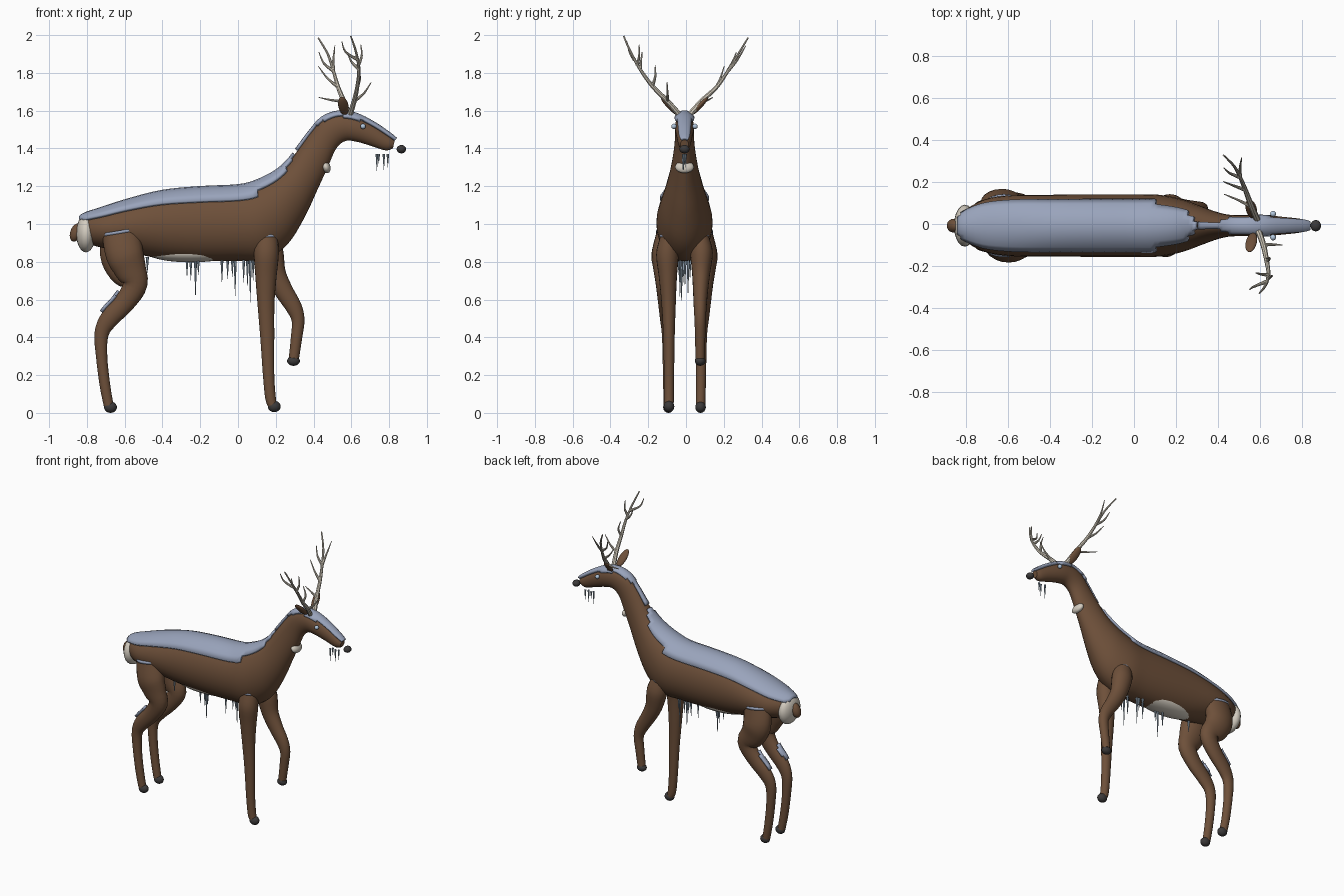
import bpy, bmesh, math, random
from mathutils import Vector

if "Cube" in bpy.data.objects:
    bpy.data.objects.remove(bpy.data.objects["Cube"])

random.seed(4)


def mat(name, rgb):
    m = bpy.data.materials.new(name)
    m.diffuse_color = (*rgb, 1)
    m.use_nodes = True
    m.node_tree.nodes["Principled BSDF"].inputs["Base Color"].default_value = m.diffuse_color
    return m


BROWN = mat("brown fur", (0.155, 0.08, 0.042))
CREAM = mat("cream fur", (0.66, 0.61, 0.53))
BONE = mat("antler bone", (0.60, 0.55, 0.46))
DARK = mat("dark hoof", (0.045, 0.042, 0.042))
SNOW = mat("blue snow", (0.32, 0.37, 0.50))
ICE = mat("ice", (0.32, 0.41, 0.50))
EYE = mat("pale eye", (0.45, 0.58, 0.74))


def smooth(pts, n):
    """Catmull-Rom interpolation of equal-length tuples."""
    out = []
    for i in range(len(pts) - 1):
        a, b, c, d = (pts[max(0, min(len(pts) - 1, i + k))] for k in (-1, 0, 1, 2))
        for s in range(n):
            t = s / n
            out.append(tuple(0.5 * (2 * q + (r - p) * t + (2 * p - 5 * q + 4 * r - u) * t * t
                                    + (3 * q - p - 3 * r + u) * t ** 3)
                             for p, q, r, u in zip(a, b, c, d)))
    return out + [tuple(pts[-1])]


def add(name, bm, material):
    bmesh.ops.recalc_face_normals(bm, faces=bm.faces)
    me = bpy.data.meshes.new(name)
    bm.to_mesh(me)
    bm.free()
    me.materials.append(material)
    ob = bpy.data.objects.new(name, me)
    bpy.context.collection.objects.link(ob)
    return ob


def loft(name, rings, material, sides=28):
    """Rings are (top x, top z, bottom x, bottom z, centre y, half width)."""
    bm = bmesh.new()
    rows = []
    for tx, tz, bx, bz, y, w in rings:
        row = []
        for k in range(sides):
            a = 2 * math.pi * k / sides
            c, s = math.cos(a) / 2, math.sin(a)
            row.append(bm.verts.new(((tx + bx) / 2 + (tx - bx) * c, y + w * s,
                                     (tz + bz) / 2 + (tz - bz) * c)))
        rows.append(row)
    for r, q in zip(rows, rows[1:]):
        for k in range(sides):
            j = (k + 1) % sides
            bm.faces.new((r[k], r[j], q[j], q[k]))
    bm.faces.new(rows[0])
    bm.faces.new(rows[-1])
    return add(name, bm, material)


def limb(name, path, side):
    """Path points are (x, y, z, radius in side view, radius in y)."""
    pts = smooth(path, 4)
    rings = []
    for i, (x, y, z, r, ry) in enumerate(pts):
        a, b = pts[max(0, i - 1)], pts[min(len(pts) - 1, i + 1)]
        t = Vector((b[0] - a[0], b[2] - a[2])).normalized()
        rings.append((x - t.y * r, z + t.x * r, x + t.y * r, z - t.x * r, y * side, ry))
    return loft(name, rings, BROWN, 20)


def snow(ob, name, limit):
    """Shell over the upward faces of an object."""
    bm = bmesh.new()
    bm.from_mesh(ob.data)
    bmesh.ops.delete(bm, geom=[f for f in bm.faces if f.normal.z < limit], context='FACES')
    me = bpy.data.meshes.new(name)
    bm.to_mesh(me)
    bm.free()
    me.materials.clear()
    me.materials.append(SNOW)
    sh = bpy.data.objects.new(name, me)
    bpy.context.collection.objects.link(sh)
    m = sh.modifiers.new("thickness", 'SOLIDIFY')
    m.thickness, m.offset = 0.016, 1


def ball(name, loc, radii, material, rot=(0, 0, 0)):
    bm = bmesh.new()
    bmesh.ops.create_uvsphere(bm, u_segments=20, v_segments=12, radius=1)
    bmesh.ops.scale(bm, vec=radii, verts=bm.verts)
    ob = add(name, bm, material)
    ob.location, ob.rotation_euler = loc, rot
    return ob


def icicle(x, y, top, tip, r=0.009):
    bm = bmesh.new()
    bmesh.ops.create_cone(bm, cap_ends=True, segments=7, radius1=0.0008, radius2=r, depth=top - tip)
    add("icicle", bm, ICE).location = (x, y, (top + tip) / 2)


# Torso, neck and head in one loft: top x, top z, bottom x, bottom z, half width
body = [(-.845, 1.0, -.845, .95, .03), (-.82, 1.04, -.80, .90, .07), (-.72, 1.075, -.70, .87, .125),
        (-.58, 1.12, -.58, .85, .145), (-.4, 1.165, -.42, .82, .147), (-.2, 1.185, -.2, .805, .148),
        (0, 1.195, 0, .805, .148), (.1, 1.22, .14, .81, .147), (.2, 1.27, .26, .89, .125),
        (.27, 1.33, .35, 1.03, .095), (.33, 1.41, .42, 1.18, .07), (.39, 1.49, .475, 1.30, .055),
        (.45, 1.555, .52, 1.40, .05), (.53, 1.585, .57, 1.44, .05), (.62, 1.575, .63, 1.435, .05),
        (.72, 1.525, .70, 1.415, .042), (.80, 1.47, .78, 1.39, .033), (.83, 1.445, .82, 1.40, .022)]
torso = loft("torso_neck_head", smooth([(*b[:4], 0, b[4]) for b in body], 4), BROWN)
snow(torso, "back_and_head_snow", 0.57)

# Hind legs
hind = [(-.62, .09, .95, .10, .06), (-.60, .11, .84, .10, .065), (-.57, .11, .76, .085, .055),
        (-.545, .105, .68, .065, .047), (-.60, .10, .585, .055, .04), (-.68, .095, .50, .05, .035),
        (-.722, .09, .42, .038, .03), (-.722, .088, .30, .03, .028), (-.705, .087, .15, .028, .026),
        (-.685, .085, .04, .026, .025)]
for side, label in ((-1, "near"), (1, "far")):
    path = list(hind)
    if side > 0:  # far thigh sits slightly further back
        path[1] = (-.63, .11, .84, .10, .065)
        path[2] = (-.60, .11, .76, .09, .055)
    leg = limb("hind_leg_" + label, path, side)
    snow(leg, "hind_leg_snow_" + label, 0.55)
    ball("hind_hoof_" + label, (-.675, .085 * side, .03), (.034, .028, .03), DARK)

# Front legs: one standing, one lifted
stand = [(.15, .08, .93, .06, .05), (.15, .09, .84, .066, .06), (.148, .088, .72, .056, .048),
         (.148, .084, .58, .045, .038), (.155, .082, .40, .037, .03), (.162, .082, .20, .03, .027),
         (.172, .082, .08, .028, .026), (.185, .082, .035, .024, .024)]
lift = [(.15, .08, .93, .06, .05), (.17, .09, .85, .07, .06), (.195, .088, .74, .058, .048),
        (.24, .085, .65, .05, .04), (.295, .083, .56, .043, .034), (.318, .083, .49, .034, .03),
        (.31, .083, .40, .03, .027), (.296, .083, .29, .027, .025)]
snow(limb("front_leg_standing", stand, -1), "standing_leg_snow", 0.5)
snow(limb("front_leg_lifted", lift, 1), "lifted_leg_snow", 0.5)
ball("front_hoof_standing", (.192, -.082, .034), (.034, .028, .03), DARK)
ball("front_hoof_lifted", (.294, .083, .275), (.034, .028, .026), DARK)

# Cream patches, tail and nose
ball("rump_patch", (-.805, 0, .95), (.052, .10, .10), CREAM)
ball("belly_patch", (-.25, 0, .85), (.235, .085, .053), CREAM)
ball("throat_patch", (.465, 0, 1.302), (.024, .05, .034), CREAM, (0, -.4, 0))
ball("tail", (-.858, 0, .955), (.03, .033, .05), BROWN, (0, .35, 0))
ball("nose", (.865, 0, 1.396), (.025, .027, .022), DARK)

# Eyes and ears
for s in (-1, 1):
    ball("eye", (.662, s * .056, 1.517), (.014, .014, .014), EYE)
    ball("ear", (.558, s * .08, 1.625), (.027, .014, .066), BROWN, (-s * .75, -.2, 0))

# Icicles under the belly and the chin
for x, tip in ((-.48, .74), (-.27, .72), (-.25, .70), (-.225, .61), (-.21, .73), (-.085, .69), (-.055, .71),
               (-.03, .72), (-.015, .62), (.03, .69), (.05, .67), (.065, .585), (.08, .70)):
    icicle(x, random.uniform(-.035, .035), .825, tip)
for x, y, tip in ((.735, -.008, 1.28), (.745, .006, 1.32), (.772, -.004, 1.285), (.793, .004, 1.30)):
    icicle(x, y, 1.37, tip, .007)


# Antlers: a beam and its tines per side
def antler(name, beam, tines):
    cu = bpy.data.curves.new(name, 'CURVE')
    cu.dimensions, cu.bevel_depth, cu.bevel_resolution = '3D', 0.016, 2
    cu.use_fill_caps = True
    for pts, r0, r1 in [(beam, 1, .25)] + [(t, .62, .12) for t in tines]:
        pts = smooth(pts, 4)
        sp = cu.splines.new('POLY')
        sp.points.add(len(pts) - 1)
        for i, p in enumerate(pts):
            sp.points[i].co = (*p, 1)
            sp.points[i].radius = r0 + (r1 - r0) * i / (len(pts) - 1)
    cu.materials.append(BONE)
    ob = bpy.data.objects.new(name, cu)
    bpy.context.collection.objects.link(ob)
    bpy.ops.object.select_all(action='DESELECT')
    ob.select_set(True)
    bpy.context.view_layer.objects.active = ob
    bpy.ops.object.convert(target='MESH')


antler("antler_near",
       [(.59, -.02, 1.57), (.615, -.09, 1.65), (.632, -.17, 1.73), (.64, -.235, 1.82), (.625, -.285, 1.91),
        (.597, -.322, 1.995)],
       [[(.615, -.09, 1.65), (.665, -.09, 1.69), (.705, -.092, 1.75)],
        [(.632, -.17, 1.73), (.645, -.155, 1.78), (.625, -.155, 1.84)],
        [(.64, -.235, 1.82), (.60, -.23, 1.86), (.58, -.225, 1.91)],
        [(.634, -.265, 1.87), (.57, -.29, 1.91), (.55, -.305, 1.965)],
        [(.637, -.25, 1.84), (.655, -.24, 1.89), (.65, -.24, 1.95)]])
antler("antler_far",
       [(.59, .02, 1.57), (.56, .09, 1.65), (.53, .17, 1.725), (.505, .23, 1.81), (.475, .285, 1.90),
        (.425, .336, 1.985)],
       [[(.56, .09, 1.65), (.50, .12, 1.655), (.428, .15, 1.67)],
        [(.53, .17, 1.725), (.475, .19, 1.77), (.425, .21, 1.835)],
        [(.505, .23, 1.81), (.455, .25, 1.85), (.428, .275, 1.91)],
        [(.505, .23, 1.81), (.505, .28, 1.87), (.513, .325, 1.945)]])

# Smooth shading, and the small sideways shift that centres the uneven antlers
bpy.ops.object.select_all(action='SELECT')
bpy.context.view_layer.objects.active = torso
bpy.ops.object.shade_smooth_by_angle(angle=math.radians(40))
for ob in bpy.context.scene.objects:
    ob.location.y -= 0.008
